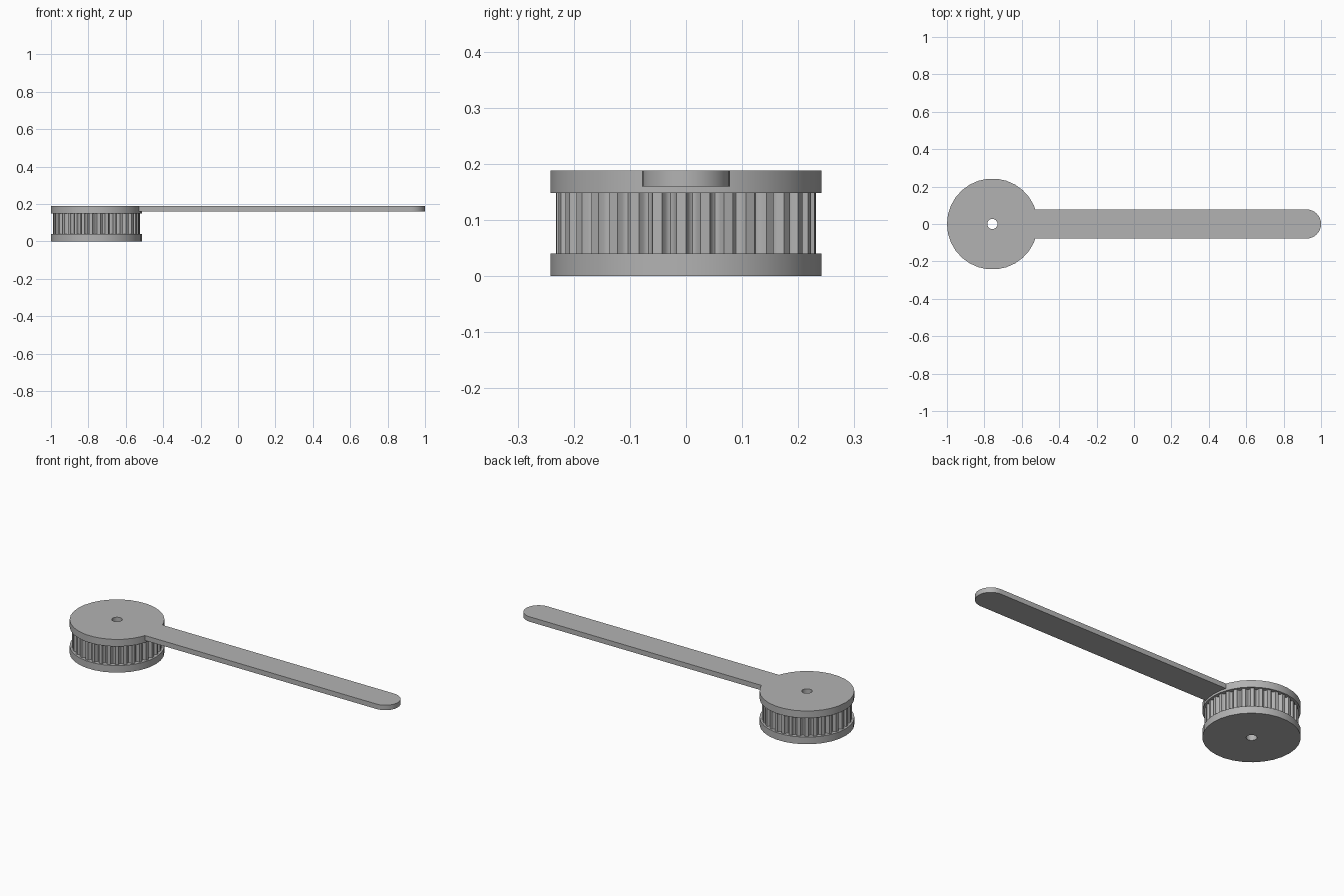
import bpy
import bmesh
from math import sin, cos, pi, tau

cube = bpy.data.objects.get("Cube")
if cube:
    bpy.data.objects.remove(cube, do_unlink=True)

CX = -0.757          # pulley axis
FLANGE_R, TOOTH_R, BORE_R = 0.243, 0.232, 0.027
Z_LOW, Z_HIGH, TOP = 0.04, 0.148, 0.188
TEETH, GROOVE_DEPTH = 34, 0.016
ARM_HALF, ARM_Z = 0.078, 0.16

grey = bpy.data.materials.new("plain grey")
grey.use_nodes = True
color = (0.45, 0.45, 0.45, 1)
grey.diffuse_color = color
grey.node_tree.nodes["Principled BSDF"].inputs["Base Color"].default_value = color


def finish(name, bm):
    bmesh.ops.recalc_face_normals(bm, faces=bm.faces)
    mesh = bpy.data.meshes.new(name)
    bm.to_mesh(mesh)
    bm.free()
    mesh.materials.append(grey)
    obj = bpy.data.objects.new(name, mesh)
    bpy.context.collection.objects.link(obj)
    return obj


def smooth(obj):
    bpy.ops.object.select_all(action="DESELECT")
    obj.select_set(True)
    bpy.context.view_layer.objects.active = obj
    bpy.ops.object.shade_smooth_by_angle(angle=pi / 6)


def bored_prism(name, polar, z0, z1):
    """Extrude a closed (radius, angle) outline with a round bore through it."""
    bm = bmesh.new()
    loops = []
    for z, bore in ((z0, False), (z1, False), (z1, True), (z0, True)):
        loops.append([bm.verts.new((CX + (BORE_R if bore else r) * cos(a),
                                    (BORE_R if bore else r) * sin(a), z))
                      for r, a in polar])
    n = len(polar)
    for k in range(4):
        a, b = loops[k], loops[(k + 1) % 4]
        for i in range(n):
            j = (i + 1) % n
            bm.faces.new((a[i], a[j], b[j], b[i]))
    return finish(name, bm)


def prism(name, points, z0, z1):
    bm = bmesh.new()
    face = bm.faces.new([bm.verts.new((x, y, z0)) for x, y in points])
    ext = bmesh.ops.extrude_face_region(bm, geom=[face])
    for v in ext["geom"]:
        if isinstance(v, bmesh.types.BMVert):
            v.co.z = z1
    return finish(name, bm)


# Flanges
disc = [(FLANGE_R, i * tau / 30) for i in range(30)]
smooth(bored_prism("lower_flange", disc, 0, Z_LOW))
top_flange = bored_prism("upper_flange_with_arm", disc, Z_HIGH, TOP)

# Toothed belt drum with rounded grooves
STEPS = 6
outline = []
for t in range(TEETH):
    start = t * tau / TEETH
    for s in range(STEPS + 1):
        f = s / STEPS
        depth = GROOVE_DEPTH * sin(pi * f) ** 0.7 if 0 < s < STEPS else 0
        outline.append((TOOTH_R - depth, start + f * 0.6 * tau / TEETH))
smooth(bored_prism("toothed_drum", outline, Z_LOW, Z_HIGH))

# Flat arm with a rounded tip, joined to the upper flange
tip = 1 - ARM_HALF
points = [(CX + 0.15, ARM_HALF), (CX + 0.15, -ARM_HALF)]
points += [(tip + ARM_HALF * cos(a), ARM_HALF * sin(a))
           for a in (-pi / 2 + i * pi / 16 for i in range(17))]
arm = prism("arm", points, ARM_Z, TOP)
union = top_flange.modifiers.new("join_arm", "BOOLEAN")
union.operation = "UNION"
union.solver = "EXACT"
union.object = arm
bpy.context.view_layer.objects.active = top_flange
bpy.ops.object.modifier_apply(modifier=union.name)
bpy.data.objects.remove(arm, do_unlink=True)
smooth(top_flange)
